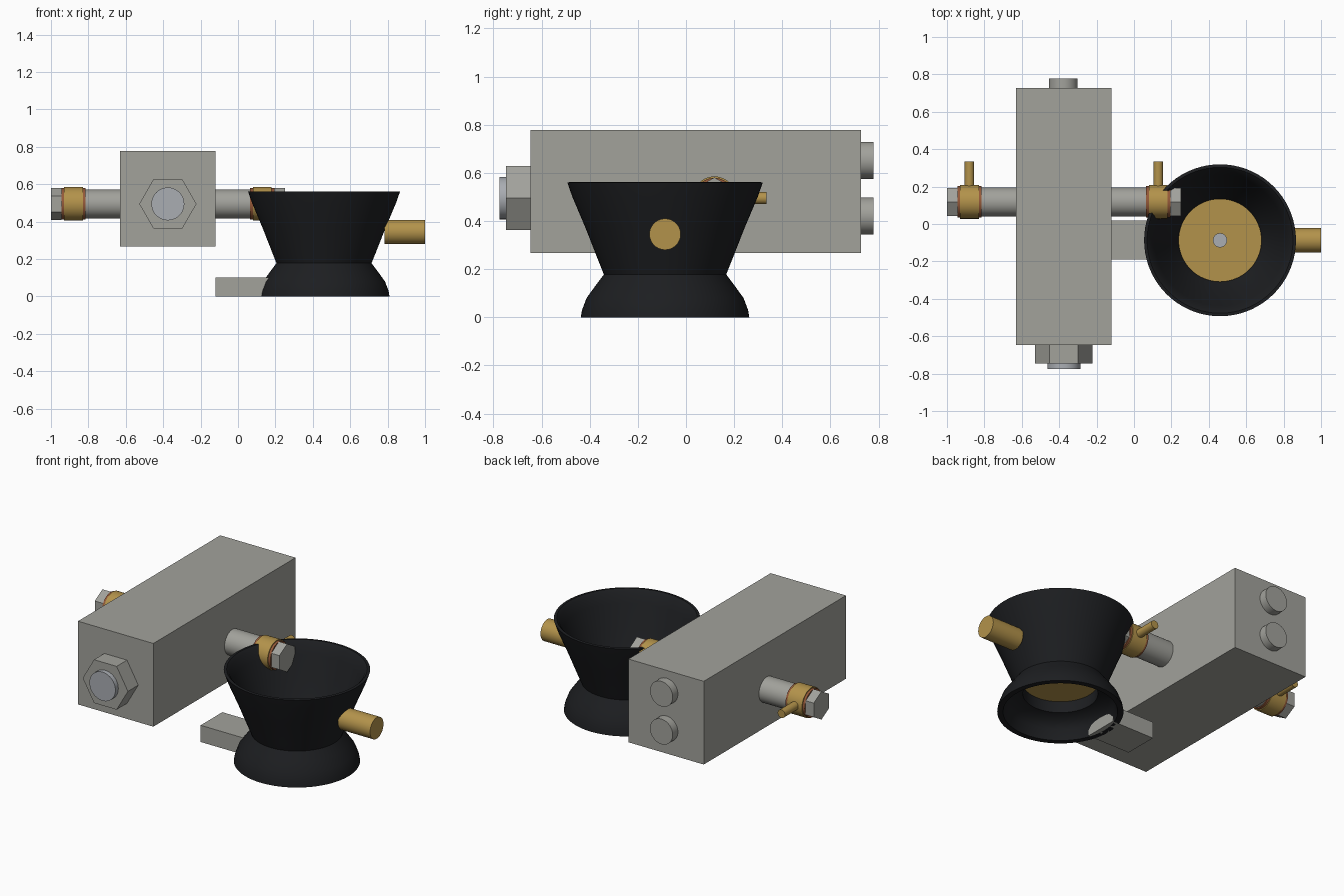
import bpy, bmesh
from math import radians, pi, cos, sin
from mathutils import Vector

if "Cube" in bpy.data.objects:
    bpy.data.objects.remove(bpy.data.objects["Cube"])


def material(name, rgb):
    m = bpy.data.materials.new(name)
    m.diffuse_color = (*rgb, 1)
    m.use_nodes = True
    m.node_tree.nodes["Principled BSDF"].inputs["Base Color"].default_value = m.diffuse_color
    return m


CAST = material("cast_grey", (0.36, 0.36, 0.33))
STEEL = material("steel", (0.40, 0.42, 0.45))
BRASS = material("brass", (0.45, 0.29, 0.07))
COPPER = material("copper", (0.30, 0.10, 0.04))
RUBBER = material("black_rubber", (0.012, 0.013, 0.015))


def smooth(ob, angle=30):
    bpy.ops.object.select_all(action='DESELECT')
    ob.select_set(True)
    bpy.context.view_layer.objects.active = ob
    bpy.ops.object.shade_smooth_by_angle(angle=radians(angle))


def box(name, lo, hi, mat):
    lo, hi = Vector(lo), Vector(hi)
    bpy.ops.mesh.primitive_cube_add(size=1, location=(lo + hi) / 2)
    ob = bpy.context.object
    ob.name = name
    ob.scale = hi - lo
    ob.data.materials.append(mat)
    return ob


def rod(name, a, b, r, mat, sides=40, spin=0):
    """Cylinder or hexagonal prism between two points."""
    a, b = Vector(a), Vector(b)
    bm = bmesh.new()
    bmesh.ops.create_cone(bm, cap_ends=True, segments=sides, radius1=r,
                          radius2=r, depth=(b - a).length)
    me = bpy.data.meshes.new(name)
    for v in bm.verts:
        x, y = v.co.x, v.co.y
        v.co.x, v.co.y = x * cos(spin) - y * sin(spin), x * sin(spin) + y * cos(spin)
    bm.to_mesh(me)
    bm.free()
    ob = bpy.data.objects.new(name, me)
    bpy.context.collection.objects.link(ob)
    ob.location = (a + b) / 2
    d = (b - a).normalized()
    if abs(d.x) > 0.5:
        ob.rotation_euler = (0, pi / 2, 0)
    elif abs(d.y) > 0.5:
        ob.rotation_euler = (pi / 2, 0, 0)
    me.materials.append(mat)
    if sides > 6:
        smooth(ob)
    return ob


def lathe(name, profile, centre, mat, sides=72):
    """Closed profile of (radius, z) turned about a vertical axis."""
    bm = bmesh.new()
    rings = [[bm.verts.new((r * cos(2 * pi * i / sides), r * sin(2 * pi * i / sides), z))
              for i in range(sides)] for r, z in profile]
    for k, ring in enumerate(rings):
        nxt = rings[(k + 1) % len(rings)]
        for i in range(sides):
            j = (i + 1) % sides
            bm.faces.new((ring[i], ring[j], nxt[j], nxt[i]))
    bmesh.ops.recalc_face_normals(bm, faces=bm.faces)
    me = bpy.data.meshes.new(name)
    bm.to_mesh(me)
    bm.free()
    ob = bpy.data.objects.new(name, me)
    bpy.context.collection.objects.link(ob)
    ob.location = centre
    me.materials.append(mat)
    smooth(ob, 50)
    return ob


# Main valve block
BX, BZ = -0.375, 0.495
box("valve_block", (-0.63, -0.647, 0.268), (-0.12, 0.728, 0.777), CAST)

# Front hex plug and its stud
rod("front_hex_plug", (BX, -0.64, BZ), (BX, -0.747, BZ), 0.153, CAST, 6, pi / 2)
rod("front_stud", (BX, -0.74, BZ), (BX, -0.775, BZ), 0.088, STEEL)

# Rear plugs
for n, z in (("upper", 0.652), ("lower", 0.421)):
    rod(f"rear_plug_{n}", (-0.378, 0.72, z), (-0.378, 0.778, z), 0.077, CAST)

# Side ports: pipe, washers, banjo ring, hex head, hose nipple
PY = 0.118
for side, s, wall in (("left", -1, -0.63), ("right", 1, -0.12)):
    start = wall + s * 0.185

    def x(d):
        return (start + s * d, PY, BZ)
    rod(f"{side}_port_pipe", (wall - s * 0.02, PY, BZ), x(0.01), 0.077, CAST)
    rod(f"{side}_inner_washer", x(0.0), x(0.015), 0.084, COPPER)
    rod(f"{side}_banjo_ring", x(0.015), x(0.115), 0.09, BRASS)
    rod(f"{side}_outer_washer", x(0.115), x(0.13), 0.084, COPPER)
    rod(f"{side}_hex_head", x(0.13), x(0.185), 0.086, CAST, 6, pi / 2)
    cx = start + s * 0.065
    rod(f"{side}_hose_nipple", (cx, PY + 0.05, BZ), (cx, 0.335, BZ), 0.025, BRASS, 24)

# Waisted rubber cup, open at the top and hollow underneath
CX, CY = 0.46, -0.087
lathe("rubber_cup", [
    (0.350, 0.0), (0.345, 0.03), (0.326, 0.08), (0.290, 0.13), (0.254, 0.178),
    (0.275, 0.23), (0.330, 0.37), (0.385, 0.50), (0.406, 0.56),
    (0.390, 0.562), (0.374, 0.545), (0.350, 0.49), (0.300, 0.37), (0.240, 0.25),
    (0.222, 0.22), (0.208, 0.19), (0.208, 0.115), (0.270, 0.10), (0.300, 0.06),
    (0.318, 0.0)], (CX, CY, 0), RUBBER)

# Brass plate closing the waist, with centre pin
rod("waist_plate", (CX, CY, 0.185), (CX, CY, 0.24), 0.222, BRASS, 64)
rod("centre_pin", (CX, CY, 0.23), (CX, CY, 0.26), 0.038, STEEL, 32)

# Brass outlet pipe and base bracket
rod("outlet_pipe", (0.783, CY, 0.345), (1.0, CY, 0.345), 0.065, BRASS)
box("base_bracket", (-0.12, -0.19, 0.0), (0.17, 0.02, 0.102), CAST)
